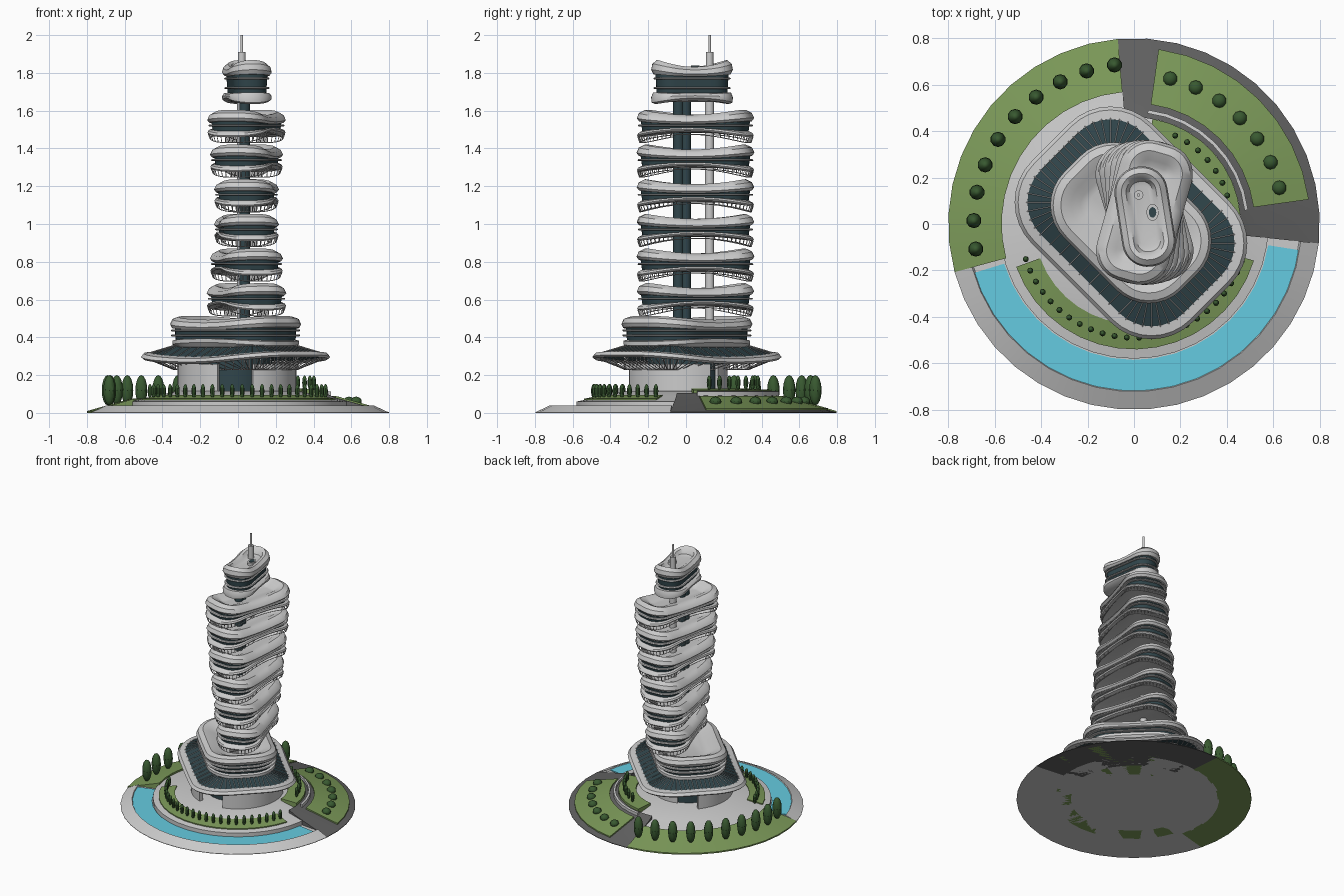
import bpy, bmesh
from math import sin, cos, pi, radians
from mathutils import Matrix, Vector

if "Cube" in bpy.data.objects:
    bpy.data.objects.remove(bpy.data.objects["Cube"])


def material(name, rgb):
    m = bpy.data.materials.new(name)
    m.diffuse_color = (*rgb, 1)
    m.use_nodes = True
    m.node_tree.nodes["Principled BSDF"].inputs["Base Color"].default_value = m.diffuse_color
    return m


GRASS = material("grass", (.20, .32, .10))
WATER = material("water", (.13, .60, .75))
GLASS = material("dark_glass", (.03, .06, .07))
ROAD = material("asphalt", (.12, .12, .12))
TREE = material("foliage", (.04, .10, .03))


def finish(name, bm, mat=None):
    bmesh.ops.recalc_face_normals(bm, faces=bm.faces)
    me = bpy.data.meshes.new(name)
    bm.to_mesh(me)
    bm.free()
    ob = bpy.data.objects.new(name, me)
    bpy.context.collection.objects.link(ob)
    if mat:
        me.materials.append(mat)
    return ob


# Rounded-rectangle plan: (cx, cy, half width, half length, corner, degrees)
def ring(shape, d, z, amp=0, n=8, m=8):
    cx, cy, a, b, r, deg = shape
    rr = max(r - d, .012)
    ca, cb = max(a - d - rr, 0), max(b - d - rr, 0)
    signs = [(1, 1), (-1, 1), (-1, -1), (1, -1)]
    rot, pts = Matrix.Rotation(radians(deg), 2), []
    for q in range(4):
        s, e = Vector(signs[q]), Vector(signs[(q + 1) % 4])
        samples = [(s, (q + i / n) * pi / 2) for i in range(n)]
        samples += [(s.lerp(e, i / m), (q + 1) * pi / 2) for i in range(m)]
        for u, f in samples:
            p = Vector((u.x * ca + rr * cos(f), u.y * cb + rr * sin(f)))
            wave = 2 * (p.y / (cb + rr)) ** 2 - 1
            p = rot @ p
            pts.append(Vector((cx + p.x, cy + p.y, z + amp * wave)))
    return pts


def loft(name, shape, profile, mat=None, closed=False):
    bm = bmesh.new()
    rows = [[bm.verts.new(p) for p in ring(shape, *row)] for row in profile]
    pairs = list(zip(rows, rows[1:]))
    if closed:
        pairs.append((rows[-1], rows[0]))
    for lo, hi in pairs:
        for i in range(len(lo)):
            j = (i + 1) % len(lo)
            bm.faces.new((lo[i], lo[j], hi[j], hi[i]))
    if not closed:
        bm.faces.new(rows[0])
        bm.faces.new(rows[-1])
    return finish(name, bm, mat)


def wires(name, lines, radius, mat=None):
    cu = bpy.data.curves.new(name, 'CURVE')
    cu.dimensions, cu.bevel_depth, cu.bevel_resolution = '3D', radius, 0
    for pts, closed in lines:
        sp = cu.splines.new('POLY')
        sp.points.add(len(pts) - 1)
        for p, co in zip(sp.points, pts):
            p.co = (*co, 1)
        sp.use_cyclic_u = closed
    ob = bpy.data.objects.new(name, cu)
    bpy.context.collection.objects.link(ob)
    if mat:
        cu.materials.append(mat)


# Solid swept around the centre; profile is the (radius, height) top line
def sector(name, a0, a1, profile, mat=None, floor=0):
    prof = [(profile[0][0], floor)] + profile + [(profile[-1][0], floor)]
    steps = max(2, round((a1 - a0) / 9))
    bm, rows = bmesh.new(), []
    for i in range(steps + 1):
        t = radians(a0 + (a1 - a0) * i / steps)
        rows.append([bm.verts.new((r * cos(t), r * sin(t), z)) for r, z in prof])
    for A, B in zip(rows, rows[1:]):
        for i in range(len(prof)):
            j = (i + 1) % len(prof)
            bm.faces.new((A[i], A[j], B[j], B[i]))
    bm.faces.new(rows[0])
    bm.faces.new(rows[-1])
    bmesh.ops.remove_doubles(bm, verts=bm.verts, dist=1e-5)
    return finish(name, bm, mat)


def cylinder(name, x, y, r, z0, z1, mat=None, sy=1):
    bm = bmesh.new()
    M = Matrix.Translation((x, y, (z0 + z1) / 2)) @ Matrix.Diagonal((1, sy, 1, 1))
    bmesh.ops.create_cone(bm, cap_ends=True, segments=24, radius1=r, radius2=r,
                          depth=z1 - z0, matrix=M)
    return finish(name, bm, mat)


def trees(name, a0, a1, count, dist, r, half_h, z):
    bm = bmesh.new()
    for i in range(count):
        t = radians(a0 + (a1 - a0) * i / (count - 1))
        M = Matrix.Translation((dist * cos(t), dist * sin(t), z))
        bmesh.ops.create_uvsphere(bm, u_segments=10, v_segments=8, radius=1,
                                  matrix=M @ Matrix.Diagonal((r, r, half_h, 1)))
    finish(name, bm, TREE)


# Landscape
sector("plaza", 0, 360, [(.001, .115), (.33, .115), (.45, .085), (.58, .06)])
sector("pool_surround", 195, 354, [(.575, .028), (.715, .028), (.722, .04), (.8, .003)])
sector("pool_water", 197, 351, [(.585, .034), (.72, .034)], WATER, .02)
sector("left_lawn", 95, 195, [(.57, .075), (.8, .01)], GRASS)
sector("road", -6, 95, [(.46, .105), (.52, .08), (.8, .004)], ROAD)
sector("right_lawn", 8, 82, [(.52, .09), (.76, .024)], GRASS)
sector("road_kerb", 7, 83, [(.48, .115), (.495, .112)])
sector("rear_planter", 5, 80, [(.34, .128), (.46, .122)], GRASS)
sector("front_planter", 200, 343, [(.43, .096), (.54, .075)], GRASS)
trees("tall_trees", 97, 189, 10, .69, .033, .08, .12)
trees("round_bushes", 14, 76, 7, .645, .031, .026, .06)
trees("front_cypresses", 198, 341, 24, .49, .013, .038, .115)
trees("rear_cypresses", 17, 65, 7, .42, .013, .038, .16)

# Entrance level
sector("entrance_wall_left", 140, 250, [(.29, .26), (.32, .26)], None, .08)
sector("entrance_wall_right", 285, 385, [(.28, .26), (.31, .26)], None, .08)
sector("entrance_wall_back", 50, 110, [(.20, .26), (.22, .26)], None, .08)
cylinder("lobby_glass", -.02, 0, .2, .1, .36, GLASS)

# Canopy with glazing bars and underside ribs
can = (-.013, .005, .365, .49, .25, 45)
loft("canopy_rim", can, [(.0, .288, .018), (.012, .277, .018), (.06, .285, .015),
                         (.055, .312, .015), (.015, .306, .018)], None, True)
loft("canopy_glass", can, [(.05, .284, .015), (.05, .309, .015), (.17, .355, 0),
                           (.17, .325, 0)], GLASS, True)
top0, top1 = ring(can, .05, .311, .015), ring(can, .17, .357)
wires("canopy_glazing_bars", [((p, q), False) for p, q in zip(top0, top1)], .002)
low0, low1 = ring(can, .04, .278, .015), ring(can, .17, .23)
low2 = ring(can, .17, .325)
wires("canopy_ribs", [((p, q, s), False) for p, q, s in zip(low0, low1, low2)], .003)
wires("canopy_rib_ring", [(low1, True)], .003)

# Podium
pod = (-.013, .005, .25, .358, .2, 45)
loft("podium_base", pod, [(.12, .33), (.03, .348), (.012, .365, -.008),
                          (.012, .385, -.008), (.06, .395)])
loft("podium_glass", pod, [(.03, .37), (.025, .45)], GLASS)
for k, z in enumerate((.405, .432)):
    loft(f"podium_ledge_{k}", pod, [(.008, z), (.004, z + .004), (.008, z + .01)])
loft("podium_roof", pod, [(.05, .445), (.01, .447, .008), (0, .465, .012),
                          (.012, .49, .013), (.045, .503, .01), (.09, .49, .006),
                          (.13, .47), (.16, .462)])

# Twisting tower floors
for k, deg in enumerate((-16, -11, -4, 4, 11, 17)):
    z = 1.533 - .1835 * k
    s = (.045, .05, .16, .31, .13, deg)
    loft(f"floor_{k}_roof", s, [(.06, z), (.012, z + .004, .008), (0, z + .018, .01),
                                (.012, z + .042, .013), (.045, z + .058, .013),
                                (.085, z + .045, .006), (.11, z + .032), (.13, z + .03)])
    loft(f"floor_{k}_glass", s, [(.03, z - .045), (.022, z + .01)], GLASS)
    loft(f"floor_{k}_ledge", s, [(.01, z - .016), (.005, z - .012), (.01, z - .006)])
    loft(f"floor_{k}_deck", s, [(.10, z - .052), (.04, z - .058, -.01),
                                (.008, z - .056, -.017), (.002, z - .048, -.017),
                                (.008, z - .038, -.015), (.05, z - .03)])
    hi, lo = ring(s, .006, z - .055, -.017), ring(s, .016, z - .08, -.022)
    n = len(hi)
    ends = [i for i in range(n) if abs((hi[i] - Vector((.045, .05, 0))).y) > .1]
    wires(f"floor_{k}_slats", [((hi[i], lo[i]), False) for i in ends] + [(lo, True)], .0025)

# Crown
cap = (.047, .032, .115, .217, .11, 9)
loft("crown_base", cap, [(.07, 1.645), (.02, 1.645, -.01), (.002, 1.655, -.012),
                         (0, 1.675, -.004), (.01, 1.692, .004), (.05, 1.697)])
loft("crown_glass", cap, [(.03, 1.68), (.022, 1.80)], GLASS)
for k, z in enumerate((1.715, 1.765)):
    loft(f"crown_ledge_{k}", cap, [(.016, z), (.011, z + .004), (.016, z + .01)])
loft("crown_roof", cap, [(.06, 1.79), (.012, 1.787, .006), (0, 1.805, .012),
                         (.006, 1.832, .016), (.03, 1.85, .018), (.05, 1.842, .012),
                         (.065, 1.82), (.08, 1.815)])
cylinder("roof_skylight_rim", .08, .05, .026, 1.81, 1.835, None, 1.4)
cylinder("roof_skylight", .08, .05, .016, 1.81, 1.838, GLASS, 1.4)

# Core shafts and mast
cylinder("lift_core_front", .035, -.04, .028, .1, 1.72, GLASS)
cylinder("lift_core_rear", .035, .0, .026, .1, 1.72, GLASS)
cylinder("service_column", .02, .125, .024, .1, 1.8)
cylinder("mast_base", .02, .125, .02, 1.78, 1.91)
cylinder("mast", .02, .125, .007, 1.9, 2.0)

# Turn the wires into meshes and smooth everything
bpy.ops.object.select_all(action='SELECT')
bpy.context.view_layer.objects.active = bpy.context.selected_objects[0]
bpy.ops.object.convert(target='MESH')
bpy.ops.object.shade_smooth_by_angle(angle=radians(35))
